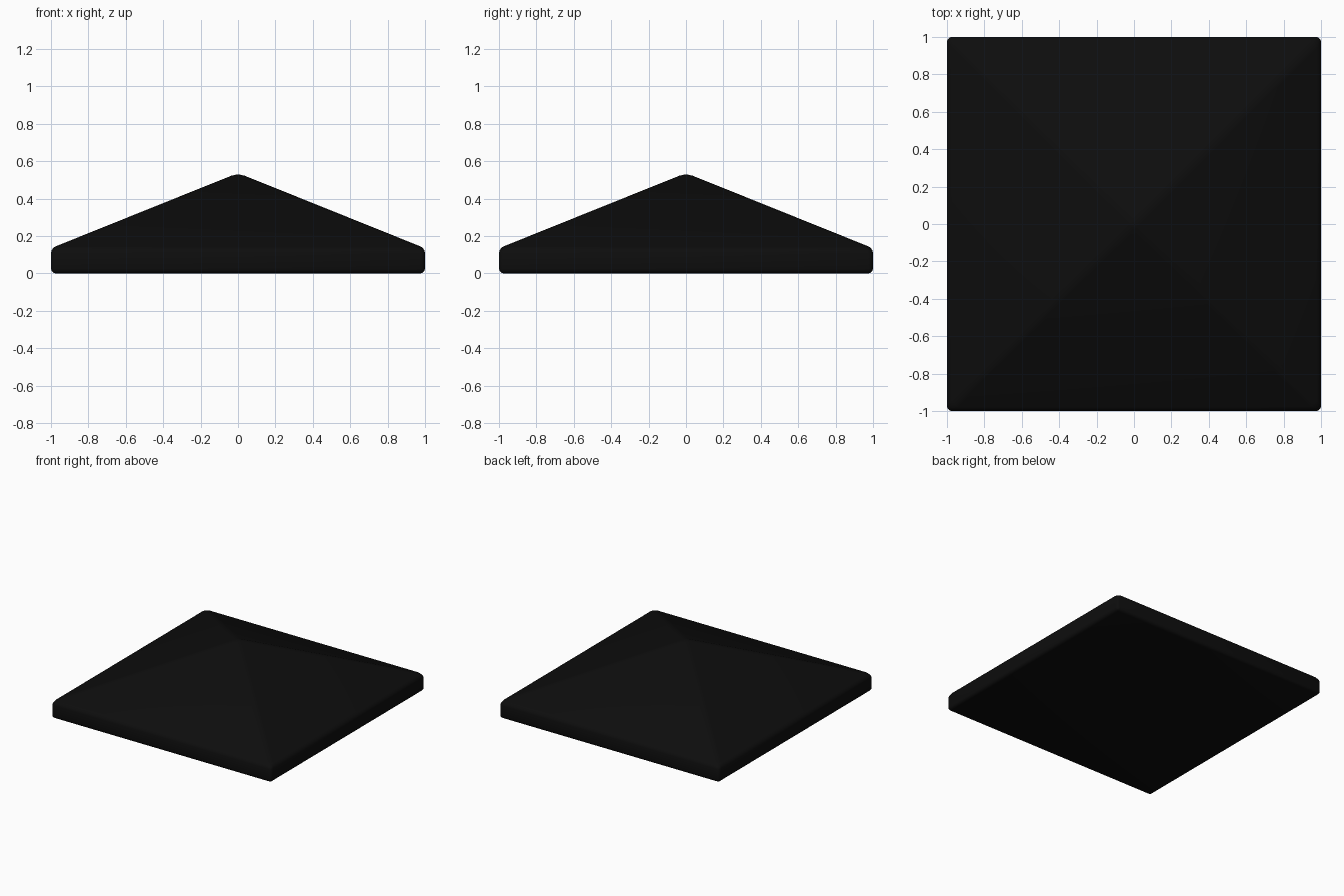
import bpy, bmesh

if "Cube" in bpy.data.objects:
    bpy.data.objects.remove(bpy.data.objects["Cube"])

# Shallow pyramid cap on a short square slab
bm = bmesh.new()
H, EAVE, APEX = 1.0, 0.135, 0.537
corners = [(-H, -H), (H, -H), (H, H), (-H, H)]
low = [bm.verts.new((x, y, 0)) for x, y in corners]
top = [bm.verts.new((x, y, EAVE)) for x, y in corners]
tip = bm.verts.new((0, 0, APEX))
bm.faces.new(low[::-1])
for i in range(4):
    j = (i + 1) % 4
    bm.faces.new((low[i], low[j], top[j], top[i]))
    bm.faces.new((top[i], top[j], tip))

# Rounded edges all round
bmesh.ops.bevel(bm, geom=bm.edges[:], offset=0.025, offset_type='OFFSET',
                segments=3, profile=0.5, affect='EDGES', clamp_overlap=True)
bmesh.ops.recalc_face_normals(bm, faces=bm.faces[:])

mesh = bpy.data.meshes.new("pyramid_cap")
bm.to_mesh(mesh)
bm.free()
cap = bpy.data.objects.new("pyramid_cap", mesh)
bpy.context.collection.objects.link(cap)

# Near-black finish
mat = bpy.data.materials.new("black_finish")
mat.diffuse_color = (0.004, 0.004, 0.004, 1)
mat.use_nodes = True
mat.node_tree.nodes["Principled BSDF"].inputs["Base Color"].default_value = mat.diffuse_color
mesh.materials.append(mat)

bpy.context.view_layer.objects.active = cap
cap.select_set(True)
bpy.ops.object.shade_smooth_by_angle()
